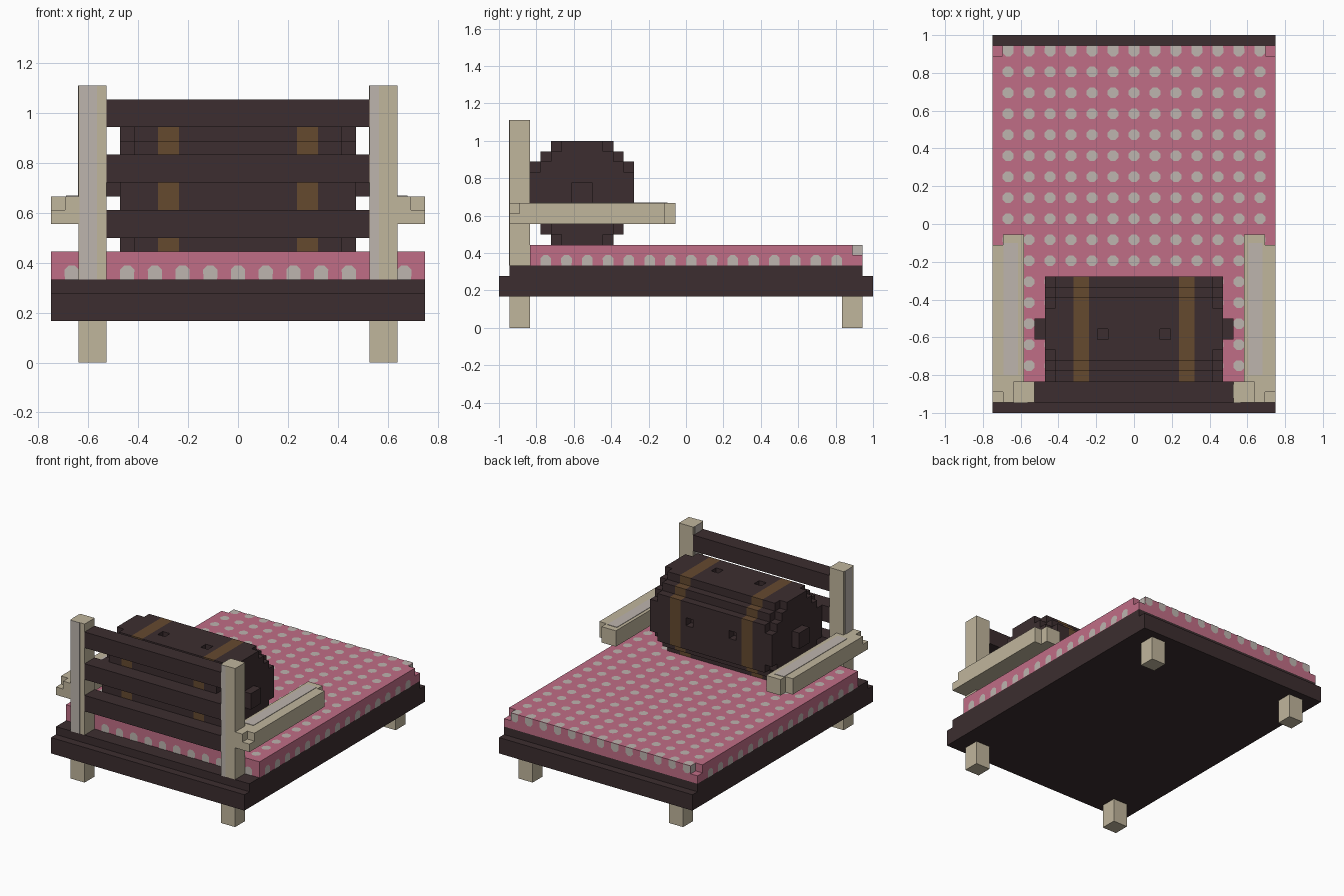
import bpy, bmesh, math
from itertools import product
from mathutils import Vector

if "Cube" in bpy.data.objects:
    bpy.data.objects.remove(bpy.data.objects["Cube"], do_unlink=True)

U = 1 / 18                        # block size
ORIGIN = Vector((13.5, 18, 0))    # grid centre


def material(name, rgb):
    m = bpy.data.materials.new(name)
    m.use_nodes = True
    m.diffuse_color = (*rgb, 1)
    bsdf = next(n for n in m.node_tree.nodes if n.type == "BSDF_PRINCIPLED")
    bsdf.inputs["Base Color"].default_value = (*rgb, 1)
    bsdf.inputs["Roughness"].default_value = 0.9
    return m


DARK = material("dark wood", (0.045, 0.027, 0.029))
PALE = material("pale wood", (0.53, 0.465, 0.335))
GREY = material("grey grain", (0.51, 0.46, 0.42))
PINK = material("pink cloth", (0.53, 0.155, 0.24))
DOT = material("dot grey", (0.51, 0.46, 0.43))
STRAP = material("brown strap", (0.13, 0.067, 0.028))


def world(p):
    return (Vector(p) - ORIGIN) * U


def finish(name, bm, *mats):
    mesh = bpy.data.meshes.new(name)
    bm.to_mesh(mesh)
    bm.free()
    for m in mats:
        mesh.materials.append(m)
    ob = bpy.data.objects.new(name, mesh)
    bpy.context.collection.objects.link(ob)
    return ob


def block(x0, x1, y0, y1, z0, z1):
    return set(product(range(x0, x1), range(y0, y1), range(z0, z1)))


def mirrored(cells):
    return {(26 - x, y, z) for x, y, z in cells}


def block_mesh(cells):
    """Outer skin of a set of grid blocks, merged into large flat faces."""
    bm = bmesh.new()
    for c in cells:
        for axis, side in product(range(3), (0, 1)):
            near = list(c)
            near[axis] += 2 * side - 1
            if tuple(near) in cells:
                continue
            a, b = (axis + 1) % 3, (axis + 2) % 3
            ring = [(0, 0), (1, 0), (1, 1), (0, 1)]
            verts = []
            for s, t in ring if side else reversed(ring):
                p = list(c)
                p[axis] += side
                p[a] += s
                p[b] += t
                verts.append(bm.verts.new(world(p)))
            bm.faces.new(verts)
    bmesh.ops.remove_doubles(bm, verts=bm.verts, dist=0.001)
    bmesh.ops.dissolve_limit(bm, angle_limit=0.02, verts=bm.verts, edges=bm.edges)
    return bm


def blocks(name, cells, mat):
    return finish(name, block_mesh(cells), mat)


# Bed base and mattress with nipped foot corners
blocks("base_frame", block(0, 27, 0, 36, 3, 5) | block(0, 27, 1, 35, 5, 6), DARK)
blocks("mattress", block(0, 27, 3, 35, 6, 8) - {(0, 34, 7), (26, 34, 7)}, PINK)

# Posts, legs and armrests, one per side
post = block(23, 25, 1, 3, 6, 20)
front_leg = block(23, 25, 1, 3, 0, 3)
back_leg = block(23, 25, 33, 35, 0, 3)
arm = block(24, 27, 3, 17, 10, 12) | block(25, 27, 1, 3, 10, 12)
arm -= {(26, 1, 11), (26, 16, 10), (26, 16, 11)}
for part, cells in (("post", post), ("front_leg", front_leg),
                    ("back_leg", back_leg), ("armrest", arm)):
    blocks("left_" + part, cells, PALE)
    blocks("right_" + part, mirrored(cells), PALE)

# Headboard slats
for i, z in enumerate((9, 13, 17)):
    blocks(f"headboard_slat_{i + 1}", block(4, 23, 1, 3, z, z + 2), DARK)

# Rolled bolster: stepped round section, tighter at both ends, with small dents
bolster = set()
for x, row in product(range(5, 22), range(10)):
    d = min(row, 9 - row)
    inset = max(0, (3 if x in (5, 21) else 2) - d)
    bolster |= block(x, x + 1, 3 + inset, 13 - inset, 8 + row, 9 + row)
for x in (10, 16):
    bolster -= {(x, 7, 17), (x, 12, 13), (x, 3, 13)}
bolster |= block(4, 5, 7, 9, 12, 14) | block(22, 23, 7, 9, 12, 14)
bm = block_mesh(bolster)
STRAP_IN, STRAP_OUT = 0.237, 0.32
for x in (-STRAP_OUT, -STRAP_IN, STRAP_IN, STRAP_OUT):
    bmesh.ops.bisect_plane(bm, geom=bm.verts[:] + bm.edges[:] + bm.faces[:],
                           plane_co=(x, 0, 0), plane_no=(1, 0, 0))
for f in bm.faces:
    x = abs(f.calc_center_median().x)
    f.material_index = int(STRAP_IN < x < STRAP_OUT and abs(f.normal.x) < 0.5)
finish("bolster", bm, DARK, STRAP)


# Dots on the mattress: octagons, squared off where they meet an edge
def dot(bm, cell, normal, up, arch):
    n, v = Vector(normal), Vector(up)
    u = v.cross(n)
    centre = world(Vector(cell) + Vector((0.5, 0.5, 0.5))) + n * (U / 2 + 0.003)
    verts = []
    for k in range(8):
        a = math.radians(22.5 + 45 * k)
        s, t = math.cos(a) * 0.031, math.sin(a) * 0.031
        if arch and t < 0:
            if abs(s) < abs(t):
                continue
            s, t = math.copysign(U / 2, s), -U / 2
        verts.append(bm.verts.new(centre + u * s + v * t))
    bm.faces.new(verts)


bm = bmesh.new()
for x in range(1, 26, 2):
    for y in range(4, 35, 2):
        dot(bm, (x, y, 7), (0, 0, 1), (0, -1, 0), y == 34)
    dot(bm, (x, 3, 6), (0, -1, 0), (0, 0, 1), True)
    dot(bm, (x, 34, 7), (0, 1, 0), (0, 0, -1), True)
for y in range(4, 33, 2):
    dot(bm, (26, y, 6), (1, 0, 0), (0, 0, 1), True)
    dot(bm, (0, y, 6), (-1, 0, 0), (0, 0, 1), True)
finish("mattress_dots", bm, DOT)


# Thin plates: grey grain on the wood and grey walls inside the corner nips
def plate(name, lo, hi, mat):
    lo, hi = Vector(lo), Vector(hi)
    bm = bmesh.new()
    bmesh.ops.create_cube(bm, size=1)
    for v in bm.verts:
        v.co = Vector((l + (h - l) * (c + 0.5) for l, h, c in zip(lo, hi, v.co)))
    finish(name, bm, mat)


T = 0.003
post_front, post_top = -17 * U, 20 * U
plate("right_post_grain", (-0.635, post_front - T, 6 * U), (-0.565, post_front, post_top), GREY)
plate("left_post_grain", (0.53, post_front - T, 6 * U), (0.565, post_front, post_top), GREY)
for side, x in (("right", -11.5 * U), ("left", 9.5 * U)):
    plate(side + "_post_side_grain", (x - T, -0.92, 12 * U), (x, -0.85, post_top), GREY)
for side, x in (("right", -0.69), ("left", 0.605)):
    plate(side + "_armrest_grain", (x, -0.8, 12 * U), (x + 0.075, -0.1, 12 * U + T), GREY)
for side, s in (("left", 1), ("right", -1)):
    xs = sorted((12.5 * U * s, (12.5 * U + T) * s))
    plate(side + "_nip_wall", (xs[0], 16 * U, 7 * U), (xs[1], 17 * U, 8 * U), DOT)
